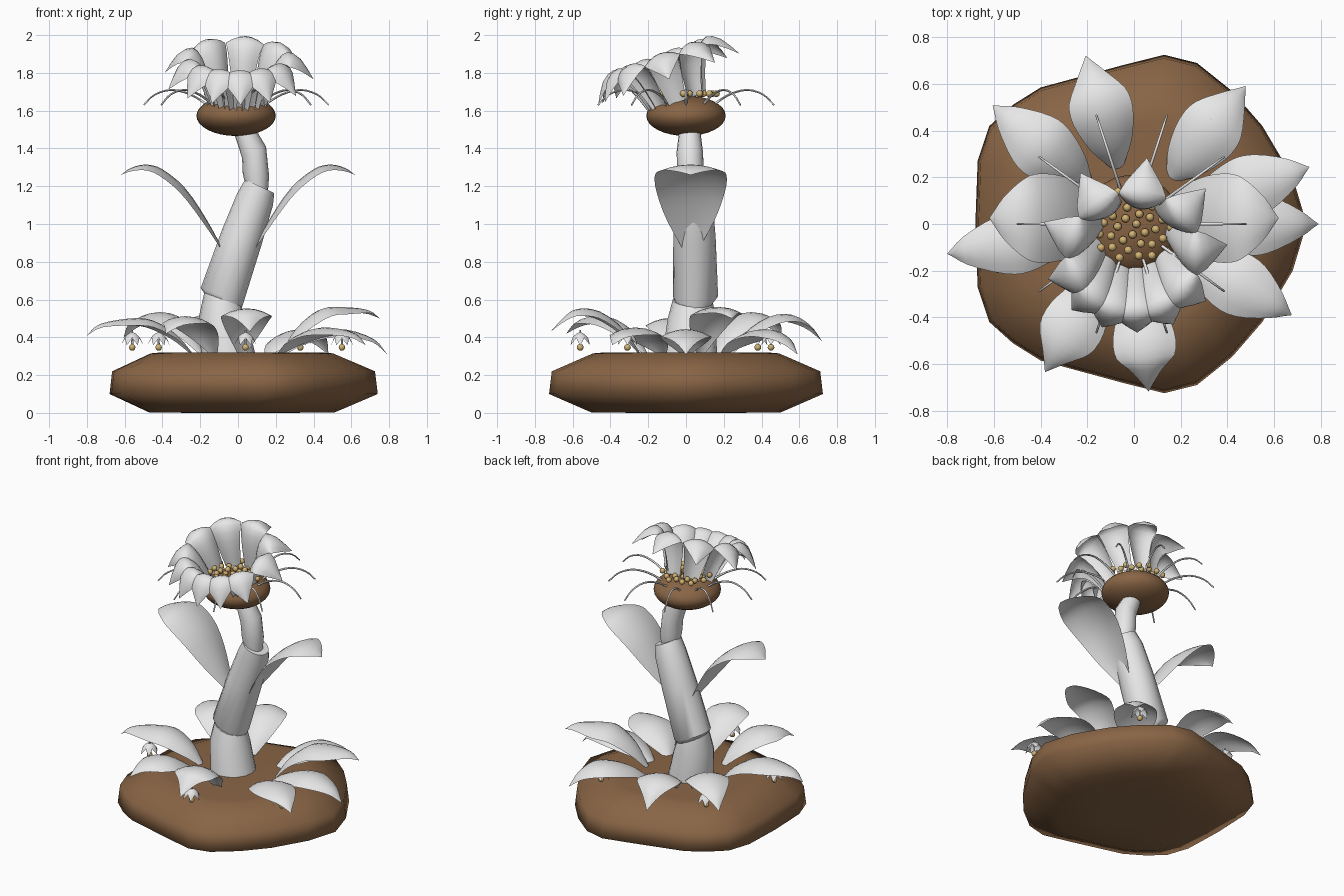
import bpy, bmesh, math
from mathutils import Matrix, Vector

cube = bpy.data.objects.get("Cube")
if cube:
    bpy.data.objects.remove(cube)


def material(name, rgb):
    m = bpy.data.materials.new(name)
    m.use_nodes = True
    m.diffuse_color = (*rgb, 1)
    m.node_tree.nodes["Principled BSDF"].inputs["Base Color"].default_value = (*rgb, 1)
    return m


WHITE = material("pale grey", (0.8, 0.8, 0.8))
BROWN = material("earth brown", (0.25, 0.13, 0.06))
TAN = material("pollen tan", (0.64, 0.45, 0.17))


def finish(name, bm, mat, angle=40):
    bmesh.ops.recalc_face_normals(bm, faces=bm.faces)
    mesh = bpy.data.meshes.new(name)
    bm.to_mesh(mesh)
    bm.free()
    mesh.materials.append(mat)
    ob = bpy.data.objects.new(name, mesh)
    bpy.context.collection.objects.link(ob)
    bpy.ops.object.select_all(action='DESELECT')
    ob.select_set(True)
    bpy.context.view_layer.objects.active = ob
    bpy.ops.object.shade_smooth_by_angle(angle=math.radians(angle))
    return ob


def spline(pts, steps):
    """Smooth curve through the given points."""
    pts = [Vector(p) for p in pts]
    p = [2 * pts[0] - pts[1]] + pts + [2 * pts[-1] - pts[-2]]
    out = []
    for i in range(1, len(p) - 2):
        a, b, c, d = p[i - 1:i + 3]
        for k in range(steps):
            t = k / steps
            out.append(0.5 * (2 * b + (c - a) * t + (2 * a - 5 * b + 4 * c - d) * t ** 2
                              + (3 * b - a - 3 * c + d) * t ** 3))
    return out + [pts[-1]]


def loft(bm, rings, closed=True, caps=False):
    """Skin rows of points into quads."""
    rows = [[bm.verts.new(p) for p in ring] for ring in rings]
    n = len(rows[0])
    for a, b in zip(rows, rows[1:]):
        for i in range(n if closed else n - 1):
            j = (i + 1) % n
            bm.faces.new((a[i], a[j], b[j], b[i]))
    if caps:
        bm.faces.new(rows[0])
        bm.faces.new(rows[-1])


def blade(bm, path, azimuth, frame=Matrix(), droop=0.0, steps=3, across=6):
    """Leaf along (radius, height, half width) points; its edges droop below the midrib."""
    turn = frame @ Matrix.Rotation(math.radians(azimuth), 4, 'Z')
    pts = spline(path, steps)
    rows = []
    for i, (r, z, w) in enumerate(pts):
        along = pts[min(i + 1, len(pts) - 1)] - pts[max(i - 1, 0)]
        up = Vector((-along.y, 0, along.x)).normalized()
        w = max(w, 0.001)
        row = []
        for k in range(across + 1):
            s = 2 * k / across - 1
            row.append(turn @ (Vector((r, s * w, z)) - up * droop * w * s * s))
        rows.append(row)
    loft(bm, rows, closed=False)


def tube(bm, pts, radius, sides=6):
    """Thin tube that tapers to its end."""
    rings = []
    for i, p in enumerate(pts):
        d = (pts[min(i + 1, len(pts) - 1)] - pts[max(i - 1, 0)]).normalized()
        q = d.to_track_quat('Z', 'Y')
        rad = radius * (1 - 0.4 * i / len(pts))
        rings.append([p + q @ Vector((rad * math.cos(a), rad * math.sin(a), 0))
                      for a in (math.tau * k / sides for k in range(sides))])
    loft(bm, rings, caps=True)


def ball(bm, centre, radius):
    bmesh.ops.create_uvsphere(bm, u_segments=10, v_segments=6, radius=radius,
                              matrix=Matrix.Translation(centre))


# Soil mound: rounded five-sided outline, mirrored front to back
half = [(0.74, 0), (0.68, 0.2), (0.55, 0.42), (0.42, 0.57), (0.27, 0.69), (0.13, 0.725),
        (-0.05, 0.68), (-0.4, 0.585), (-0.52, 0.51), (-0.62, 0.42), (-0.67, 0.27), (-0.68, 0)]
outline = half + [(x, -y) for x, y in half[-2:0:-1]]
levels = [(0.3, 0), (0.69, 0.002), (1, 0.1), (0.98, 0.22), (0.68, 0.315), (0.6, 0.32)]
bm = bmesh.new()
loft(bm, [[Vector((x * s, y * s, z)) for x, y in outline] for s, z in levels], caps=True)
finish("soil_mound", bm, BROWN, 80)

# Jointed stem: each segment is rings of (x, y, z, radius, sideways tilt)
segments = {
    "stem_lower": [(-0.05, 0.02, 0.3, 0.145, 0), (-0.08, 0.03, 0.5, 0.127, 5),
                   (-0.08, 0.035, 0.6, 0.105, 20)],
    "stem_middle": [(-0.07, 0.04, 0.57, 0.09, 20), (-0.085, 0.05, 0.62, 0.12, 20),
                    (0.02, 0.045, 0.93, 0.112, 20), (0.09, 0.04, 1.13, 0.1, 18),
                    (0.115, 0.03, 1.2, 0.085, 25)],
    "stem_upper": [(0.1, 0.025, 1.19, 0.06, 10), (0.095, 0.025, 1.26, 0.07, 5),
                   (0.085, 0.02, 1.38, 0.07, -25), (0.03, 0.02, 1.5, 0.055, -25)],
}
for name, rings in segments.items():
    bm = bmesh.new()
    rows = []
    for x, y, z, r, tilt in rings:
        rot = Matrix.Translation((x, y, z)) @ Matrix.Rotation(math.radians(tilt), 4, 'Y')
        rows.append([rot @ Vector((r * math.cos(a), r * math.sin(a), 0))
                     for a in (math.tau * k / 16 for k in range(16))])
    loft(bm, rows, caps=True)
    finish(name, bm, WHITE, 50)

# Pair of tall leaves on the stem
tall = [(0.06, 0.83, 0.02), (0.17, 1.03, 0.125), (0.28, 1.19, 0.18), (0.4, 1.29, 0.19),
        (0.49, 1.315, 0.155), (0.57, 1.295, 0.085), (0.62, 1.26, 0)]
for name, azimuth in (("stem_leaf_left", 0), ("stem_leaf_right", 180)):
    bm = bmesh.new()
    blade(bm, tall, azimuth, Matrix.Translation((0, 0.025, 0)), droop=0.2)
    finish(name, bm, WHITE, 60)

# Ground leaves: azimuth, tip radius, tip height, peak height
ground = [(106, 0.75, 0.38, 0.52), (51, 0.76, 0.31, 0.44), (18, 0.79, 0.5, 0.56),
          (0, 0.79, 0.31, 0.44), (-30, 0.78, 0.36, 0.45), (-85, 0.72, 0.43, 0.55),
          (-121, 0.74, 0.42, 0.51), (-171, 0.81, 0.41, 0.5), (140, 0.79, 0.4, 0.53)]
bm = bmesh.new()
for azimuth, tip, tip_z, peak in ground:
    rise = peak - 0.31
    blade(bm, [(0.24, 0.31, 0.02), (0.33, 0.31 + rise * 0.55, 0.09),
               (0.46, 0.31 + rise * 0.95, 0.132), (0.58, peak, 0.125),
               (tip - 0.07, (peak + tip_z) / 2 + 0.015, 0.06), (tip, tip_z, 0)],
          azimuth, droop=0.3)
finish("ground_leaves", bm, WHITE, 60)

# Small hanging bells under the ground leaves
bells, beads = bmesh.new(), bmesh.new()
for x, y in ((-0.56, -0.16), (-0.42, 0.38), (0.04, -0.56), (0.33, 0.45), (0.55, -0.31)):
    here = Matrix.Translation((x, y, 0.36))
    for k in range(6):
        blade(bells, [(0.008, 0.065, 0.006), (0.025, 0.055, 0.015),
                      (0.042, 0.035, 0.02), (0.058, 0, 0)], k * 60, here, droop=0.2, steps=2, across=4)
    tube(bells, [here @ Vector((0, 0, h)) for h in (-0.01, 0.05, 0.08)], 0.006)
    ball(beads, (x, y, 0.347), 0.018)
finish("hanging_bells", bells, WHITE)
finish("bell_beads", beads, TAN)

# Flower head
bm = bmesh.new()
bmesh.ops.create_uvsphere(bm, u_segments=32, v_segments=16, radius=1,
                          matrix=Matrix.Translation((-0.01, 0, 1.573)) @ Matrix.Diagonal((0.21, 0.21, 0.107, 1)))
finish("flower_head", bm, BROWN, 60)

# Pollen beads in a spiral
bm = bmesh.new()
for k in range(36):
    r, a = 0.172 * math.sqrt((k + 0.5) / 36), k * 2.39996
    z = 1.573 + 0.107 * math.sqrt(1 - (r / 0.21) ** 2)
    ball(bm, (-0.01 + r * math.cos(a), r * math.sin(a), max(z + 0.008, 1.69)), 0.018)
finish("pollen_beads", bm, TAN)

# Thin whiskers arching out from the head
bm = bmesh.new()
for k in range(10):
    turn = Matrix.Translation((-0.01, 0, 0)) @ Matrix.Rotation(k * math.tau / 10, 4, 'Z')
    arc = spline([(0.15, 0, 1.63), (0.24, 0, 1.685), (0.34, 0, 1.71), (0.43, 0, 1.685), (0.49, 0, 1.63)], 3)
    tube(bm, [turn @ p for p in arc], 0.007)
finish("whiskers", bm, WHITE, 60)

# Forward-leaning crown of separate curled petals
lean = Matrix.Translation((0, -0.045, 1.645)) @ Matrix.Rotation(math.radians(20), 4, 'X')
petal = [(0.135, 0, 0.048), (0.16, 0.11, 0.066), (0.2, 0.22, 0.088), (0.26, 0.275, 0.102),
         (0.335, 0.235, 0.08), (0.4, 0.13, 0)]
bm = bmesh.new()
for azimuth in (82, 125, 165, 203, 228, 250, 272, 295, 320, 0, 40):
    blade(bm, petal, azimuth, lean, droop=0.4, steps=2)
finish("crown_petals", bm, WHITE, 60)
